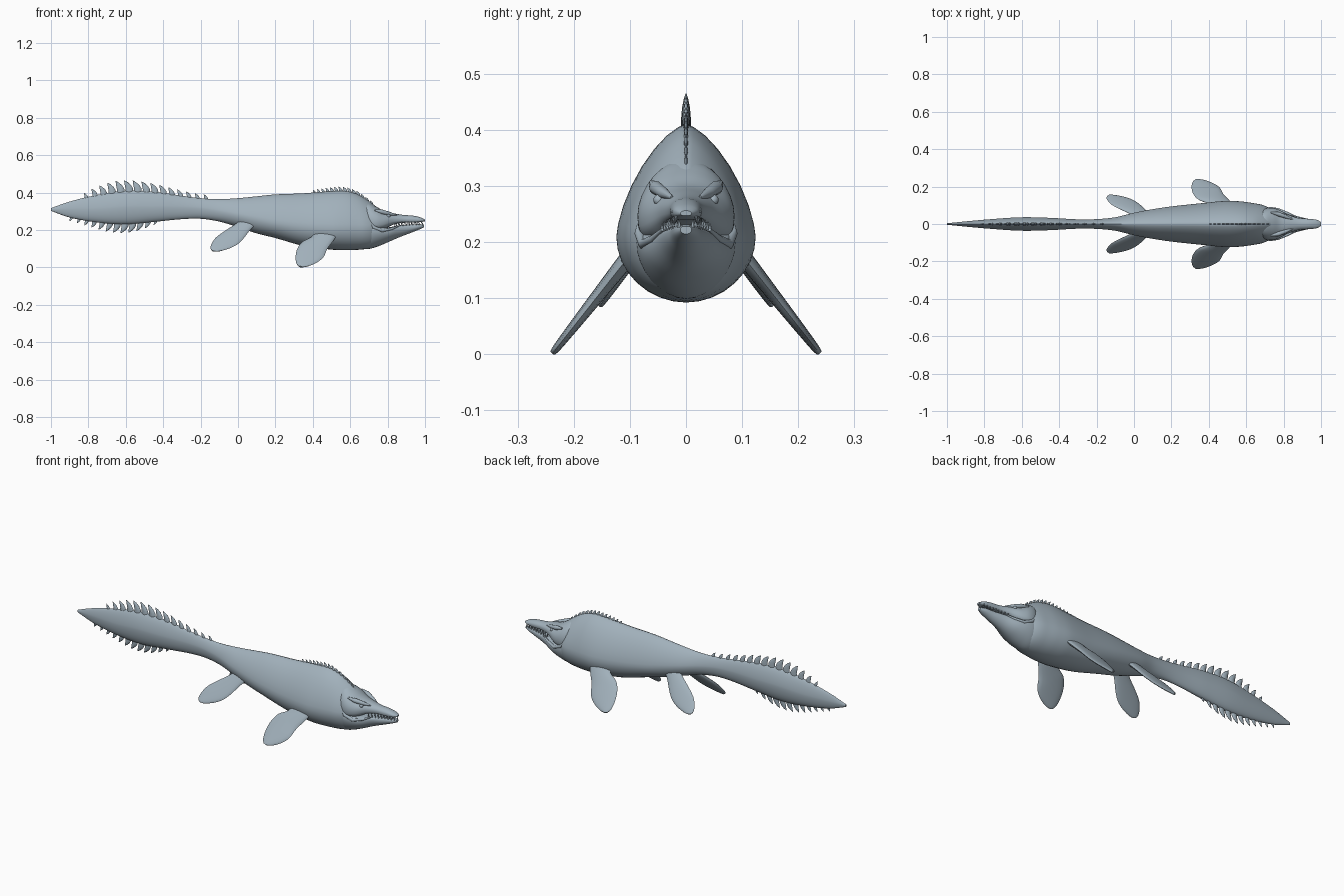
import bpy, bmesh, math
from mathutils import Vector

if "Cube" in bpy.data.objects:
    bpy.data.objects.remove(bpy.data.objects["Cube"])

SKIN = bpy.data.materials.new("slate_skin")
SKIN.diffuse_color = (.36, .44, .50, 1)
SKIN.use_nodes = True
SKIN.node_tree.nodes["Principled BSDF"].inputs["Base Color"].default_value = SKIN.diffuse_color


def sample(rows, x):
    """Smooth (Catmull-Rom) lookup in rows keyed by their first value."""
    i = max(k for k in range(len(rows) - 1) if rows[k][0] <= x or k == 0)
    p1, p2 = rows[i], rows[i + 1]
    p0, p3 = rows[max(i - 1, 0)], rows[min(i + 2, len(rows) - 1)]
    h = p2[0] - p1[0]
    t = (x - p1[0]) / h
    out = []
    for a, b, c, d in zip(p0[1:], p1[1:], p2[1:], p3[1:]):
        m1 = (c - a) / (p2[0] - p0[0]) * h
        m2 = (d - b) / (p3[0] - p1[0]) * h
        out.append((2*t**3 - 3*t*t + 1)*b + (t**3 - 2*t*t + t)*m1
                   + (3*t*t - 2*t**3)*c + (t**3 - t*t)*m2)
    return out


def add_rings(bm, rings):
    """Skin closed rings of points and cap both ends."""
    vs = [[bm.verts.new(p) for p in r] for r in rings]
    n = len(vs[0])
    for a, b in zip(vs, vs[1:]):
        for i in range(n):
            bm.faces.new((a[i], a[(i+1) % n], b[(i+1) % n], b[i]))
    bm.faces.new(vs[0][::-1])
    bm.faces.new(vs[-1])


def finish(name, bm, angle=40):
    bmesh.ops.recalc_face_normals(bm, faces=bm.faces)
    me = bpy.data.meshes.new(name)
    bm.to_mesh(me)
    bm.free()
    me.materials.append(SKIN)
    ob = bpy.data.objects.new(name, me)
    bpy.context.collection.objects.link(ob)
    bpy.ops.object.select_all(action='DESELECT')
    ob.select_set(True)
    bpy.context.view_layer.objects.active = ob
    bpy.ops.object.shade_smooth_by_angle(angle=math.radians(angle))
    return ob


def mirror(ob):
    ob.modifiers.new("mirror", 'MIRROR').use_axis = (False, True, False)


def power(v, e):
    return math.copysign(abs(v) ** e, v)


def loft(name, rows, steps, n_top=2.0, n_low=2.0, sides=32):
    """Rows: x, half width, top z, bottom z, z of the widest point."""
    rings = []
    x0, x1 = rows[0][0], rows[-1][0]
    for k in range(steps + 1):
        x = x0 + (x1 - x0) * k / steps
        w, top, low, mid = sample(rows, x)
        ring = []
        for i in range(sides):
            a = 2 * math.pi * i / sides
            e = 2 / (n_top if math.sin(a) > 0 else n_low)
            h = top - mid if math.sin(a) > 0 else mid - low
            ring.append((x, w * power(math.cos(a), e), mid + h * power(math.sin(a), e)))
        rings.append(ring)
    bm = bmesh.new()
    add_rings(bm, rings)
    return finish(name, bm)


# Body and tail
BODY = [(-1, .004, .317, .302, .31), (-.9, .014, .352, .267, .31), (-.75, .027, .388, .240, .31),
        (-.6, .036, .410, .230, .32), (-.45, .033, .405, .243, .32), (-.3, .025, .383, .258, .32),
        (-.2, .026, .370, .260, .315), (-.1, .036, .365, .245, .30), (0, .060, .370, .215, .28),
        (.1, .079, .380, .182, .26), (.2, .094, .390, .157, .24), (.35, .110, .396, .115, .22),
        (.5, .124, .408, .095, .21), (.58, .120, .408, .092, .21), (.64, .111, .391, .094, .21),
        (.68, .104, .368, .098, .21), (.72, .088, .340, .108, .21), (.76, .060, .305, .14, .21)]
loft("body", BODY, 110, 1.5, 2.0)

# Skull with long snout
SKULL = [(.66, .060, .350, .20, .25), (.70, .082, .345, .195, .25), (.74, .086, .325, .195, .245),
         (.78, .074, .302, .205, .245), (.83, .048, .290, .228, .255), (.88, .032, .281, .238, .257),
         (.94, .027, .276, .239, .256), (.98, .022, .266, .243, .254), (1.0, .010, .256, .247, .251)]
loft("skull", SKULL, 40, 2.0, 3.0)

# Lower jaw and throat
JAW = [(.62, .070, .21, .100, .20), (.70, .088, .225, .099, .20), (.75, .085, .222, .113, .195),
       (.80, .070, .214, .134, .19), (.86, .046, .225, .160, .205), (.92, .030, .229, .183, .21),
       (.97, .021, .231, .203, .218), (.995, .010, .228, .214, .221)]
loft("lower_jaw", JAW, 40, 3.0, 1.9)


# Brow ridges and jaw corner folds: tapering tubes
def tube(bm, pts, radii, sides=8):
    pts = [Vector(p) for p in pts]
    rings = []
    for i, (p, r) in enumerate(zip(pts, radii)):
        d = (pts[min(i+1, len(pts)-1)] - pts[max(i-1, 0)]).normalized()
        u = d.cross(Vector((0.1, 0, 1))).normalized()
        v = u.cross(d)
        rings.append([p + r*(math.cos(2*math.pi*k/sides)*u + math.sin(2*math.pi*k/sides)*v)
                      for k in range(sides)])
    add_rings(bm, rings)


bm = bmesh.new()
tube(bm, [(.73, .062, .306), (.77, .054, .297), (.81, .040, .287), (.85, .025, .279)],
     [.004, .012, .010, .003], 12)
mirror(finish("brow_ridges", bm, 60))
bm = bmesh.new()
tube(bm, [(.70, .078, .25), (.725, .083, .215), (.77, .076, .196), (.82, .058, .206),
          (.86, .042, .222)], [.004, .009, .009, .007, .003], 12)
mirror(finish("mouth_folds", bm, 60))

# Eyes
bm = bmesh.new()
bmesh.ops.create_uvsphere(bm, u_segments=16, v_segments=10, radius=.010)
bmesh.ops.translate(bm, verts=bm.verts, vec=(.805, .048, .275))
mirror(finish("eyes", bm))

# Teeth along both jaws
bm = bmesh.new()
for k in range(9):
    x = .84 + .0175 * k
    for rows, s, dx in ((SKULL, -1, 0), (JAW, 1, .007)):
        w, top, low, mid = sample(rows, min(x + dx, .985))
        z = low + .004 if s < 0 else top - .004
        tube(bm, [(x + dx, w * .82, z), (x + dx, w * .85, z + s * .008),
                  (x + dx - .002, w * .84, z + s * .014)], [.004, .0027, .0005], 6)
mirror(finish("teeth", bm))


# Flippers: blade between leading and trailing edge points given in x, z
def flipper(name, edges, y0, z0, slope, thick):
    nrm = Vector((0, 1, slope)).normalized()
    rows = [(i, *lead, *trail) for i, (lead, trail) in enumerate(edges)]
    rings = []
    steps = 24
    for k in range(steps + 1):
        t = (len(edges) - 1) * k / steps
        lx, lz, tx, tz = sample(rows, t)
        a = Vector((lx, y0 + (z0 - lz) * slope, lz))
        b = Vector((tx, y0 + (z0 - tz) * slope, tz))
        h = thick * (1 - .65 * k / steps)
        rings.append([(a + b)/2 + (a - b)/2 * math.cos(q) + nrm * h * math.sin(q)
                      for q in (2*math.pi*i/16 for i in range(16))])
    bm = bmesh.new()
    add_rings(bm, rings)
    mirror(finish(name, bm, 60))


flipper("front_flippers", [((.545, .20), (.42, .215)), ((.515, .15), (.395, .165)),
        ((.478, .10), (.345, .138)), ((.457, .055), (.318, .102)), ((.42, .025), (.308, .06)),
        ((.375, .006), (.312, .022)), ((.345, .001), (.325, .006))], .105, .17, .79, .016)
flipper("rear_flippers", [((.10, .235), (.02, .26)), ((.065, .20), (-.02, .228)),
        ((.03, .155), (-.075, .192)), ((-.005, .122), (-.12, .158)), ((-.05, .10), (-.143, .122)),
        ((-.10, .086), (-.146, .10)), ((-.125, .085), (-.138, .089))], .06, .22, .70, .013)


# Hooked spines along the back and tail
def spines(name, x0, x1, count, side, size):
    bm = bmesh.new()
    for k in range(count):
        t = k / (count - 1)
        x = x0 + (x1 - x0) * t
        w, top, low, mid = sample(BODY, x)
        z = top - .008 if side > 0 else low + .008
        h = size(t)
        rings = []
        for f, back, half in ((0, 0, .34), (.3, .0, .33), (.6, .12, .27), (.85, .28, .15),
                              (1, .42, .03)):
            rings.append([(x - h * back + h * half * math.cos(q), h * half * .42 * math.sin(q),
                           z + side * h * f) for q in (math.pi*i/4 for i in range(8))])
        add_rings(bm, rings)
    finish(name, bm, 60)


spines("tail_top_spines", -.81, -.17, 15, 1, lambda t: .030 + .032 * math.sin(math.pi * t ** .65) ** 1.5)
spines("tail_bottom_spines", -.89, -.44, 12, -1, lambda t: .025 + .030 * math.sin(math.pi * t ** 1.6))
spines("neck_spines", .41, .715, 14, 1, lambda t: .021 + .009 * math.sin(math.pi * t))
